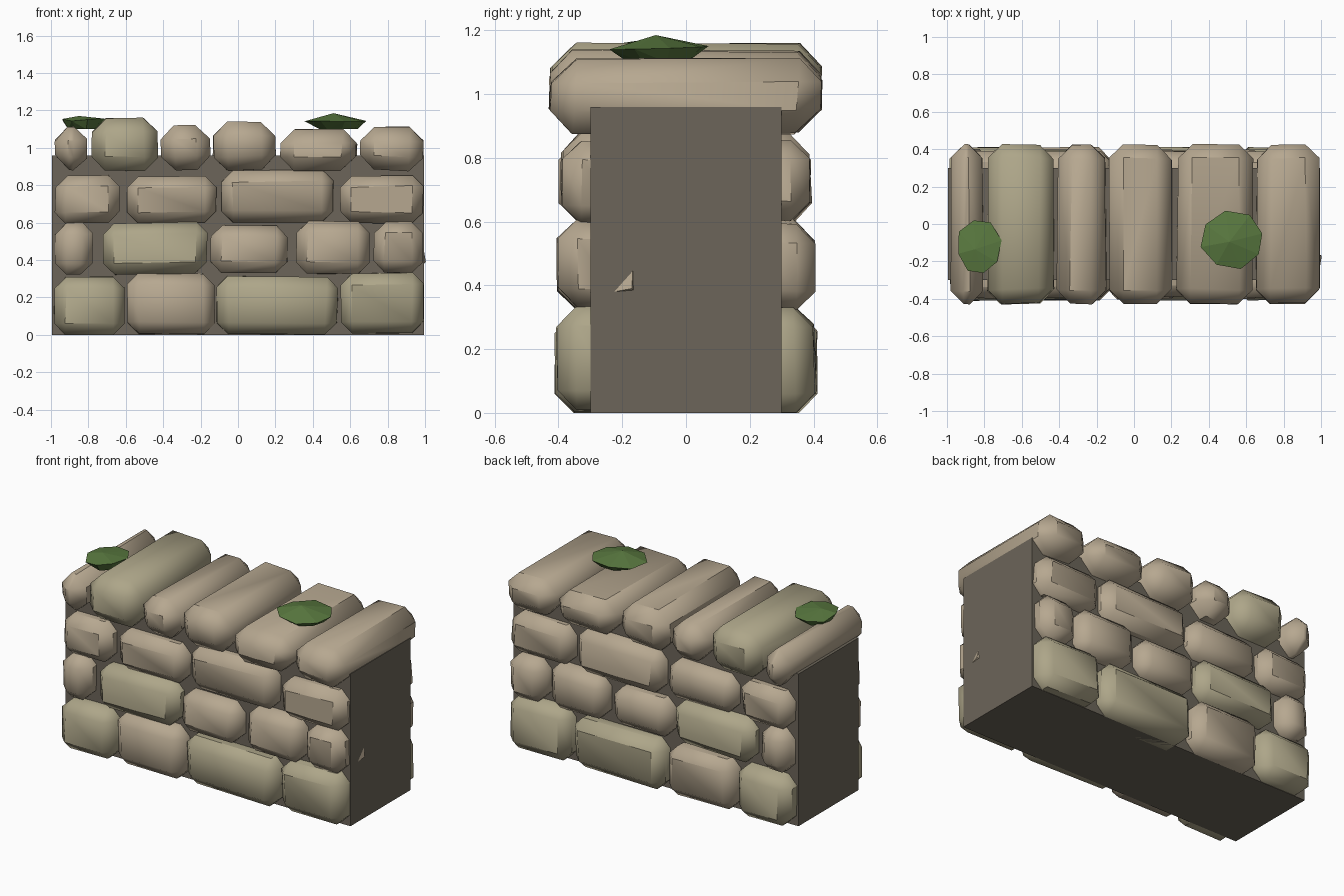
import bpy, bmesh, math, random
from mathutils import Vector

if "Cube" in bpy.data.objects:
    bpy.data.objects.remove(bpy.data.objects["Cube"])

random.seed(7)

def material(name, rgb):
    m = bpy.data.materials.new(name)
    m.diffuse_color = (*rgb, 1)
    m.use_nodes = True
    m.node_tree.nodes["Principled BSDF"].inputs["Base Color"].default_value = m.diffuse_color
    return m

STONE = material("stone", (0.47, 0.39, 0.28))
MOSSY = material("mossy_stone", (0.42, 0.38, 0.25))
MORTAR = material("mortar", (0.15, 0.13, 0.10))
MOSS = material("moss", (0.10, 0.19, 0.05))

def finish(bm, name, mat, smooth=False):
    bmesh.ops.recalc_face_normals(bm, faces=bm.faces)
    me = bpy.data.meshes.new(name)
    bm.to_mesh(me)
    bm.free()
    ob = bpy.data.objects.new(name, me)
    bpy.context.collection.objects.link(ob)
    me.materials.append(mat)
    if smooth:
        bpy.ops.object.select_all(action='DESELECT')
        ob.select_set(True)
        bpy.context.view_layer.objects.active = ob
        bpy.ops.object.shade_smooth_by_angle(angle=math.radians(45))
    return ob

def box(lo, hi, jitter=0.0):
    bm = bmesh.new()
    bmesh.ops.create_cube(bm, size=1)
    for v in bm.verts:
        v.co = Vector([(hi[i] if v.co[i] > 0 else lo[i])
                       + random.uniform(-jitter, jitter) for i in range(3)])
        v.co.x = max(-0.995, min(0.995, v.co.x))
        v.co.z = max(0, v.co.z)
    return bm

def stone(name, lo, hi, bevel, mat):
    bm = box(lo, hi, 0.011)
    width = min(bevel, 0.42 * min(hi[i] - lo[i] for i in range(3)))
    bmesh.ops.bevel(bm, geom=bm.edges[:], offset=width, segments=1,
                    profile=0.5, affect='EDGES', clamp_overlap=True)
    return finish(bm, name, mat, True)

# Mortar core
finish(box((-1, -0.3, 0), (1, 0.3, 0.96)), "mortar_core", MORTAR)

# Courses: depth of face, bottom, [(x0, x1, top, mossy)]
courses = [
    (0.405, 0.00, [(-0.98, -0.61, 0.31, 1), (-0.59, -0.13, 0.325, 0),
                   (-0.11, 0.53, 0.31, 1), (0.555, 0.99, 0.33, 1)]),
    (0.40, 0.33, [(-0.975, -0.775, 0.605, 0), (-0.72, -0.17, 0.60, 1),
                  (-0.15, 0.265, 0.585, 0), (0.31, 0.695, 0.605, 0),
                  (0.725, 0.98, 0.60, 0)]),
    (0.39, 0.60, [(-0.98, -0.63, 0.85, 0), (-0.595, -0.12, 0.85, 0),
                  (-0.085, 0.515, 0.875, 0), (0.55, 0.985, 0.85, 0)]),
]
for side, label in ((-1, "front"), (1, "back")):
    for r, (face, z0, row) in enumerate(courses):
        for i, (x0, x1, z1, mossy) in enumerate(row):
            y0, y1 = sorted((side * 0.17, side * face))
            stone(f"{label}_stone_{r + 1}_{i + 1}", (x0, y0, z0), (x1, y1, z1),
                  0.06, MOSSY if mossy else STONE)

# Cap stones running through the wall
caps = [(-0.98, -0.81, 1.11), (-0.78, -0.43, 1.16), (-0.41, -0.15, 1.12),
        (-0.13, 0.20, 1.13), (0.23, 0.63, 1.105), (0.66, 0.99, 1.105)]
for i, (x0, x1, z1) in enumerate(caps):
    stone(f"cap_stone_{i + 1}", (x0, -0.425, 0.88), (x1, 0.425, z1), 0.075,
          MOSSY if i == 1 else STONE)

# Stone chip poking from the right end
bm = bmesh.new()
vs = [bm.verts.new(p) for p in ((0.995, -0.225, 0.38), (0.995, -0.165, 0.385),
                                (0.995, -0.167, 0.445), (1.004, -0.17, 0.39))]
bmesh.ops.convex_hull(bm, input=vs)
finish(bm, "stone_chip", STONE)

# Moss clumps: irregular faceted mounds
def moss(name, center, rx, ry, z0, zmid, ztop, sides=8):
    bm = bmesh.new()
    cx, cy = center
    for z, s in ((z0, 0.62), (zmid, 1.0)):
        for k in range(sides):
            a = 2 * math.pi * (k + 0.3) / sides
            q = s * random.uniform(0.9, 1.08)
            bm.verts.new((cx + rx * q * math.cos(a), cy + ry * q * math.sin(a),
                          z + (random.uniform(-0.008, 0.008) if s == 1 else 0)))
    bm.verts.new((cx - 0.02, cy - 0.01, ztop))
    bmesh.ops.convex_hull(bm, input=bm.verts[:])
    finish(bm, name, MOSS)

moss("moss_left", (-0.83, -0.125), 0.12, 0.155, 1.10, 1.15, 1.17)
moss("moss_right", (0.53, -0.085), 0.17, 0.155, 1.10, 1.145, 1.185)
